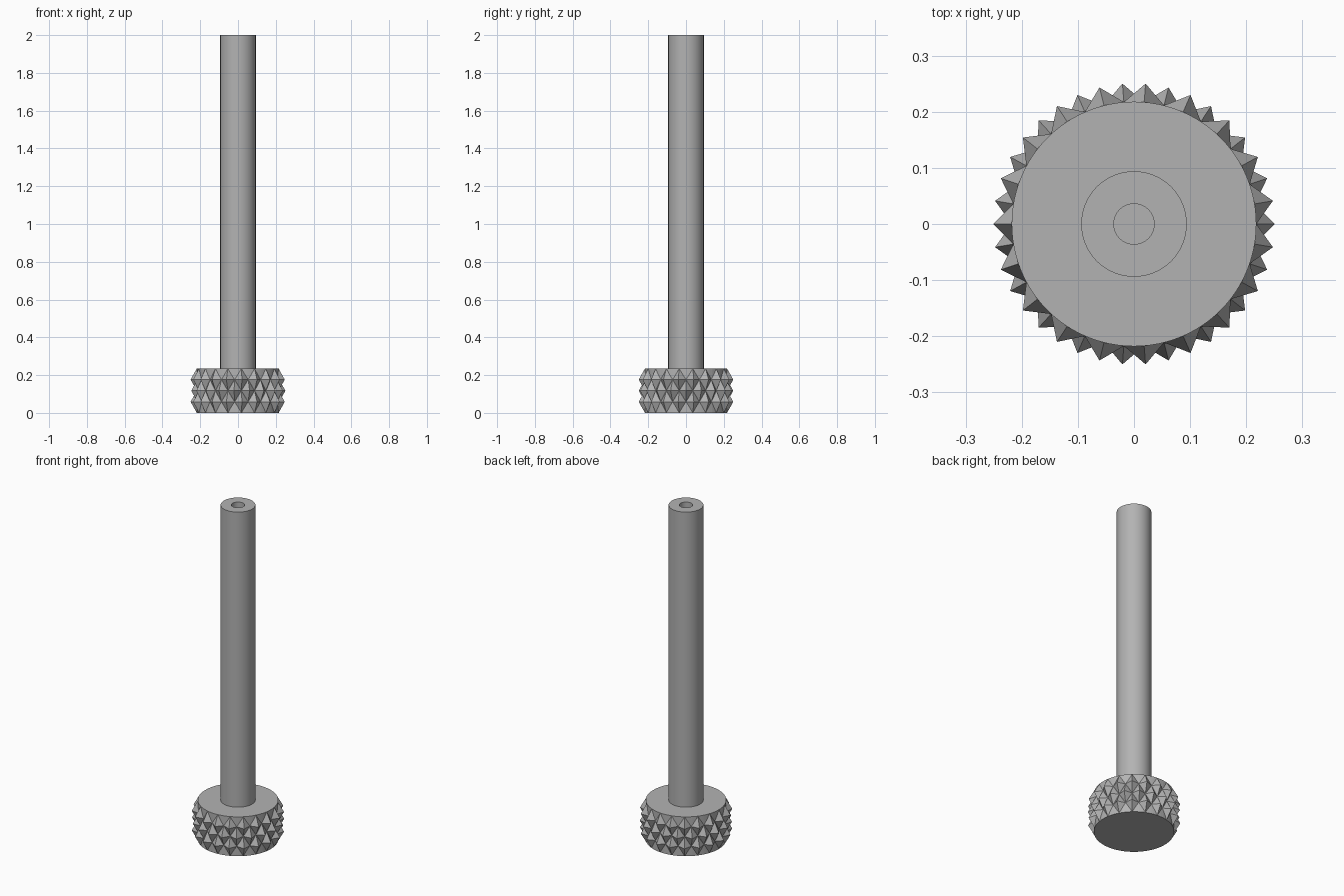
import bpy, bmesh, math

old = bpy.data.objects.get("Cube")
if old:
    bpy.data.objects.remove(old, do_unlink=True)

HEAD_H, HEAD_R, TIP_R = 0.235, 0.218, 0.251
PIN_R, HOLE_R, TOP = 0.094, 0.036, 2.0
COLUMNS, ROWS, SIDES = 38, 4, 96

steel = bpy.data.materials.new("grey steel")
steel.use_nodes = True
grey = (0.45, 0.45, 0.45, 1)
steel.diffuse_color = grey
steel.node_tree.nodes["Principled BSDF"].inputs["Base Color"].default_value = grey


def finish(bm, name, smooth):
    bmesh.ops.recalc_face_normals(bm, faces=bm.faces)
    mesh = bpy.data.meshes.new(name)
    bm.to_mesh(mesh)
    bm.free()
    mesh.materials.append(steel)
    obj = bpy.data.objects.new(name, mesh)
    bpy.context.collection.objects.link(obj)
    if smooth:
        bpy.ops.object.select_all(action='DESELECT')
        obj.select_set(True)
        bpy.context.view_layer.objects.active = obj
        bpy.ops.object.shade_smooth_by_angle(angle=math.radians(30))
    return obj


def ring(bm, r, z, n=SIDES):
    return [bm.verts.new((r * math.cos(a), r * math.sin(a), z))
            for a in (math.tau * i / n for i in range(n))]


def turned(name, profile):
    """Lathe a profile of (radius, height) pairs and cap both ends."""
    bm = bmesh.new()
    rings = [ring(bm, r, z) for r, z in profile]
    for low, high in zip(rings, rings[1:]):
        for i in range(SIDES):
            j = (i + 1) % SIDES
            bm.faces.new((low[i], low[j], high[j], high[i]))
    bm.faces.new(rings[0])
    bm.faces.new(rings[-1])
    return finish(bm, name, True)


# Solid head core and the pin with its blind bore
turned("head_core", [(HEAD_R, 0), (HEAD_R, HEAD_H)])
turned("pin", [(PIN_R, HEAD_H - 0.02), (PIN_R, TOP), (HOLE_R, TOP), (HOLE_R, TOP - 0.3)])

# Diamond knurl: pyramid tips alternate with valley points around the head
bm = bmesh.new()
grid = []
for row in range(ROWS + 1):
    verts = ring(bm, HEAD_R, HEAD_H * row / ROWS, COLUMNS)
    if 0 < row < ROWS:
        for col, v in enumerate(verts):
            if (row + col) % 2 == 0:
                v.co.x *= TIP_R / HEAD_R
                v.co.y *= TIP_R / HEAD_R
    grid.append(verts)
for row in range(ROWS):
    for col in range(COLUMNS):
        nxt = (col + 1) % COLUMNS
        a, b = grid[row][col], grid[row][nxt]
        c, d = grid[row + 1][nxt], grid[row + 1][col]
        # Split each cell along its valley
        if (row + col) % 2 == 0:
            bm.faces.new((a, b, d))
            bm.faces.new((b, c, d))
        else:
            bm.faces.new((a, b, c))
            bm.faces.new((a, c, d))
finish(bm, "head_knurl", False)
